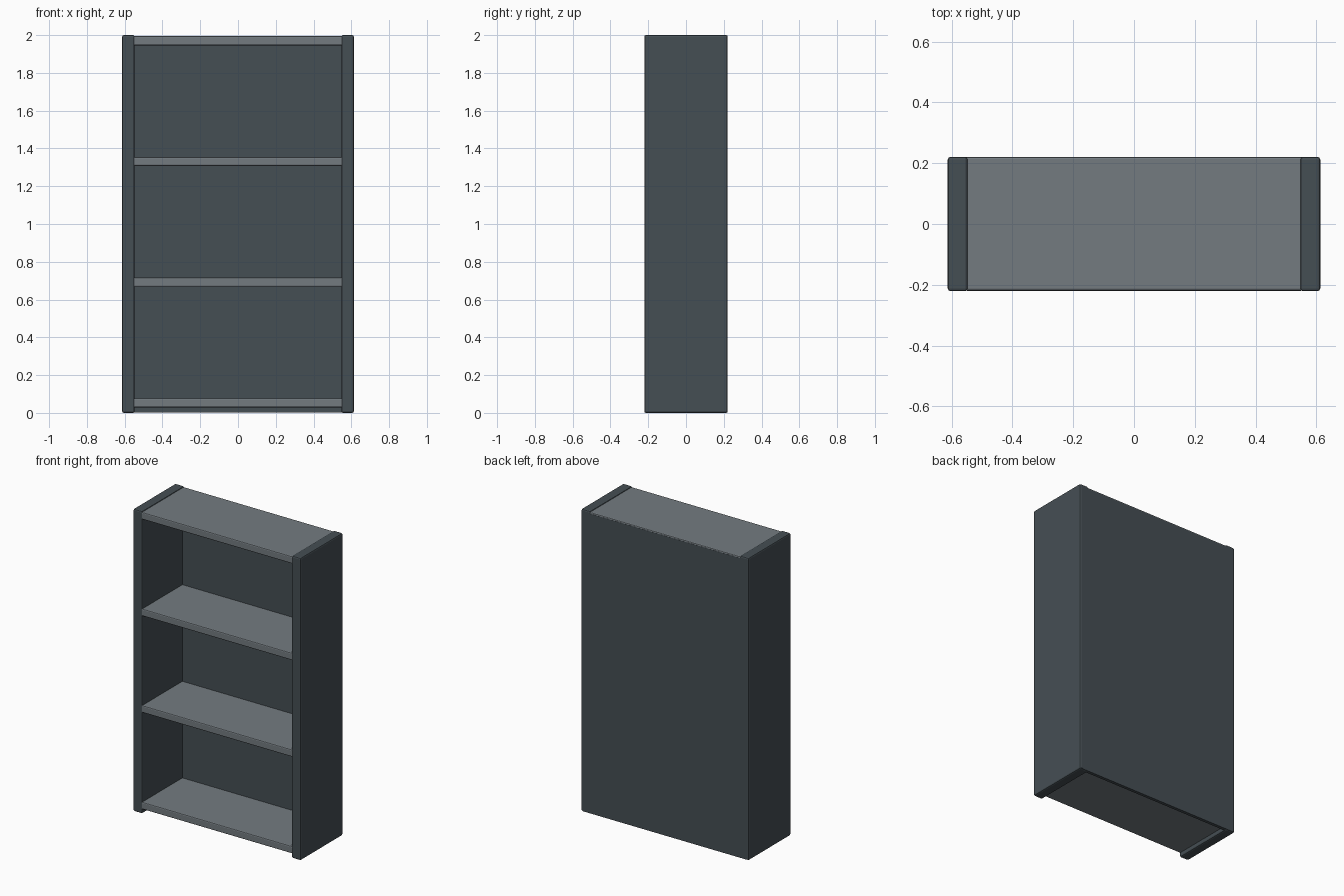
import bpy

if "Cube" in bpy.data.objects:
    bpy.data.objects.remove(bpy.data.objects["Cube"])


def material(name, rgb):
    m = bpy.data.materials.new(name)
    m.diffuse_color = (*rgb, 1.0)
    m.use_nodes = True
    m.node_tree.nodes["Principled BSDF"].inputs["Base Color"].default_value = m.diffuse_color
    return m


dark = material("dark slate", (0.060, 0.077, 0.088))
light = material("light slate", (0.172, 0.198, 0.216))


def box(name, lo, hi, mat, bevel=0.0):
    centre = [(a + b) / 2 for a, b in zip(lo, hi)]
    size = [b - a for a, b in zip(lo, hi)]
    bpy.ops.mesh.primitive_cube_add(size=1, location=centre)
    ob = bpy.context.object
    ob.name = name
    ob.scale = size
    bpy.ops.object.transform_apply(location=False, rotation=False, scale=True)
    ob.data.materials.append(mat)
    if bevel:
        mod = ob.modifiers.new("edge bevel", 'BEVEL')
        mod.width = bevel
        mod.segments = 2
    return ob


W, D, H = 0.613, 0.221, 2.0   # half width, half depth, height
INNER = 0.547                 # inner face of the side panels

# Side panels
for s, label in ((-1, "left"), (1, "right")):
    x0, x1 = sorted((s * INNER, s * W))
    box("side_panel_" + label, (x0, -D, 0), (x1, D, H), dark, 0.009)

# Back panel, slightly lower than the sides
box("back_panel", (-0.6, D - 0.021, 0.003), (0.6, D, 1.985), dark)

# Four evenly spaced shelves, the last one closing the top
for i in range(4):
    z = 0.053 + i * 0.639
    box("shelf_%d" % (i + 1), (-0.555, -D + 0.001, z - 0.024),
        (0.555, D - 0.0008, z + 0.024), light, 0.007)
